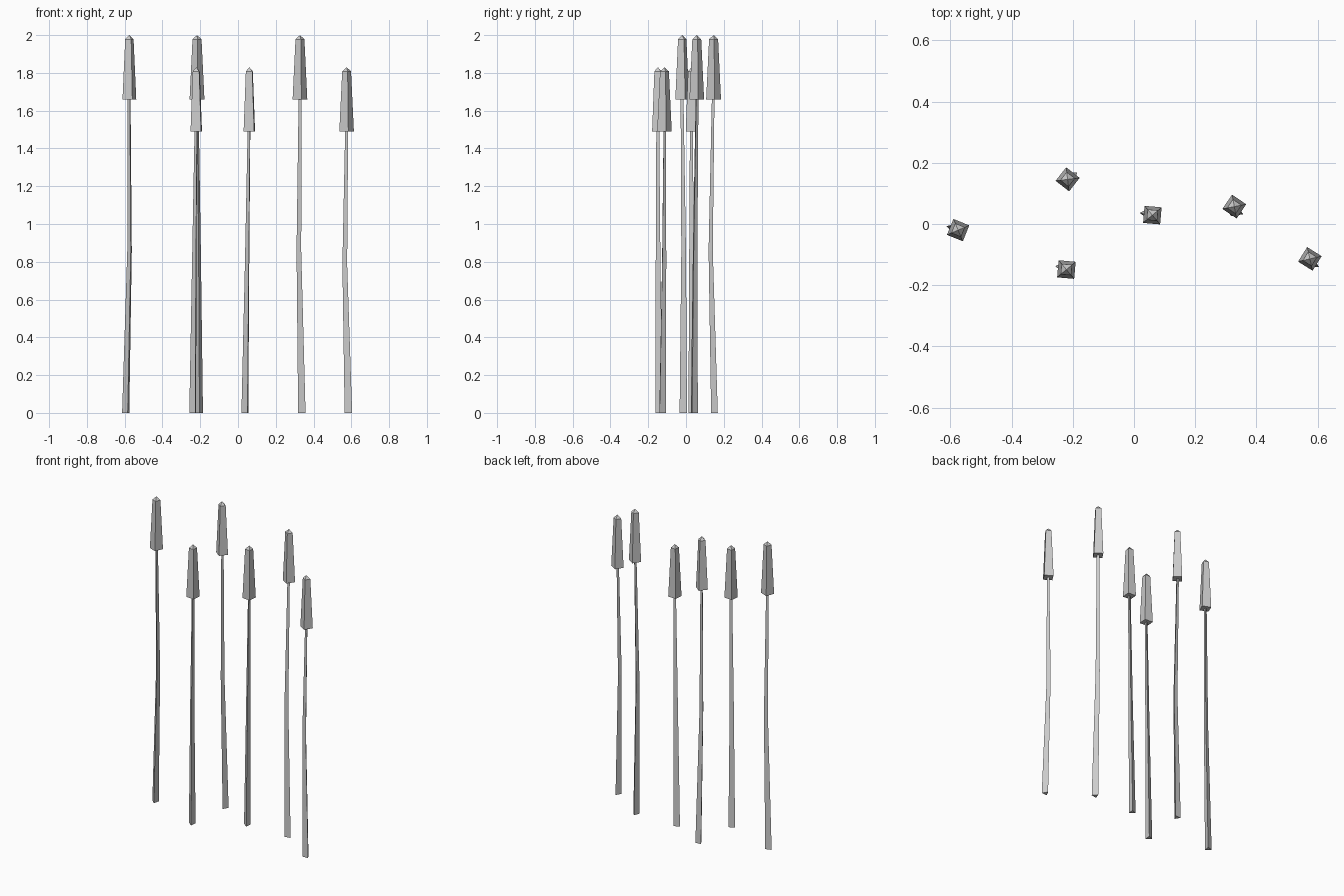
import bpy
import bmesh
from math import cos, sin, radians, pi, sqrt

cube = bpy.data.objects.get("Cube")
if cube:
    bpy.data.objects.remove(cube)

grey = bpy.data.materials.new("plain_grey")
grey.use_nodes = True
grey.diffuse_color = (0.6, 0.6, 0.6, 1)
grey.node_tree.nodes["Principled BSDF"].inputs["Base Color"].default_value = (0.6, 0.6, 0.6, 1)


def loft(name, sides, rings, tip=None):
    """Flat-shaded skin through rings of (x, y, z, radius, angle in degrees)."""
    bm = bmesh.new()
    loops = []
    for x, y, z, radius, turn in rings:
        angles = [radians(turn) + 2 * pi * i / sides for i in range(sides)]
        loops.append([bm.verts.new((x + radius * cos(a), y + radius * sin(a), z)) for a in angles])
    bm.faces.new(loops[0][::-1])
    for low, high in zip(loops, loops[1:]):
        for i in range(sides):
            j = (i + 1) % sides
            bm.faces.new((low[i], low[j], high[j], high[i]))
    if tip:
        point = bm.verts.new(tip)
        for i in range(sides):
            bm.faces.new((loops[-1][i], loops[-1][(i + 1) % sides], point))
    else:
        bm.faces.new(loops[-1])
    mesh = bpy.data.meshes.new(name)
    bm.to_mesh(mesh)
    bm.free()
    mesh.materials.append(grey)
    obj = bpy.data.objects.new(name, mesh)
    bpy.context.collection.objects.link(obj)


def reed(index, height, head, turn, base, bend, stalk_turn):
    x, y = head
    bottom = height - 0.34
    # Three-sided stalk with one gentle bend
    loft(f"stalk_{index}", 3, [
        (*base, 0, 0.023, stalk_turn),
        (*bend, height * 0.43, 0.0145, stalk_turn),
        (x, y, bottom + 0.01, 0.009, stalk_turn),
    ])
    # Four-sided seed head, narrower at the top, with a low pointed cap
    loft(f"seed_head_{index}", 4, [
        (x, y, bottom, 0.056 / sqrt(2), 45 + turn),
        (x, y, height - 0.022, 0.034 / sqrt(2), 45 + turn),
    ], tip=(x, y, height))


# Head centre, head turn, stalk base, stalk bend, stalk turn
TALL, SHORT = 2.0, 1.83
reed(1, TALL, (-0.575, -0.020), -22, (-0.591, -0.012), (-0.572, -0.011), 168)
reed(2, TALL, (-0.217, 0.146), -38, (-0.205, 0.156), (-0.209, 0.134), 32)
reed(3, SHORT, (-0.221, -0.149), -5, (-0.235, -0.140), (-0.229, -0.147), 174)
reed(4, SHORT, (0.060, 0.029), -5, (0.041, 0.034), (0.051, 0.030), 174)
reed(5, TALL, (0.328, 0.057), -34, (0.336, 0.040), (0.321, 0.046), -20)
reed(6, SHORT, (0.575, -0.114), -32, (0.584, -0.129), (0.565, -0.119), -28)
